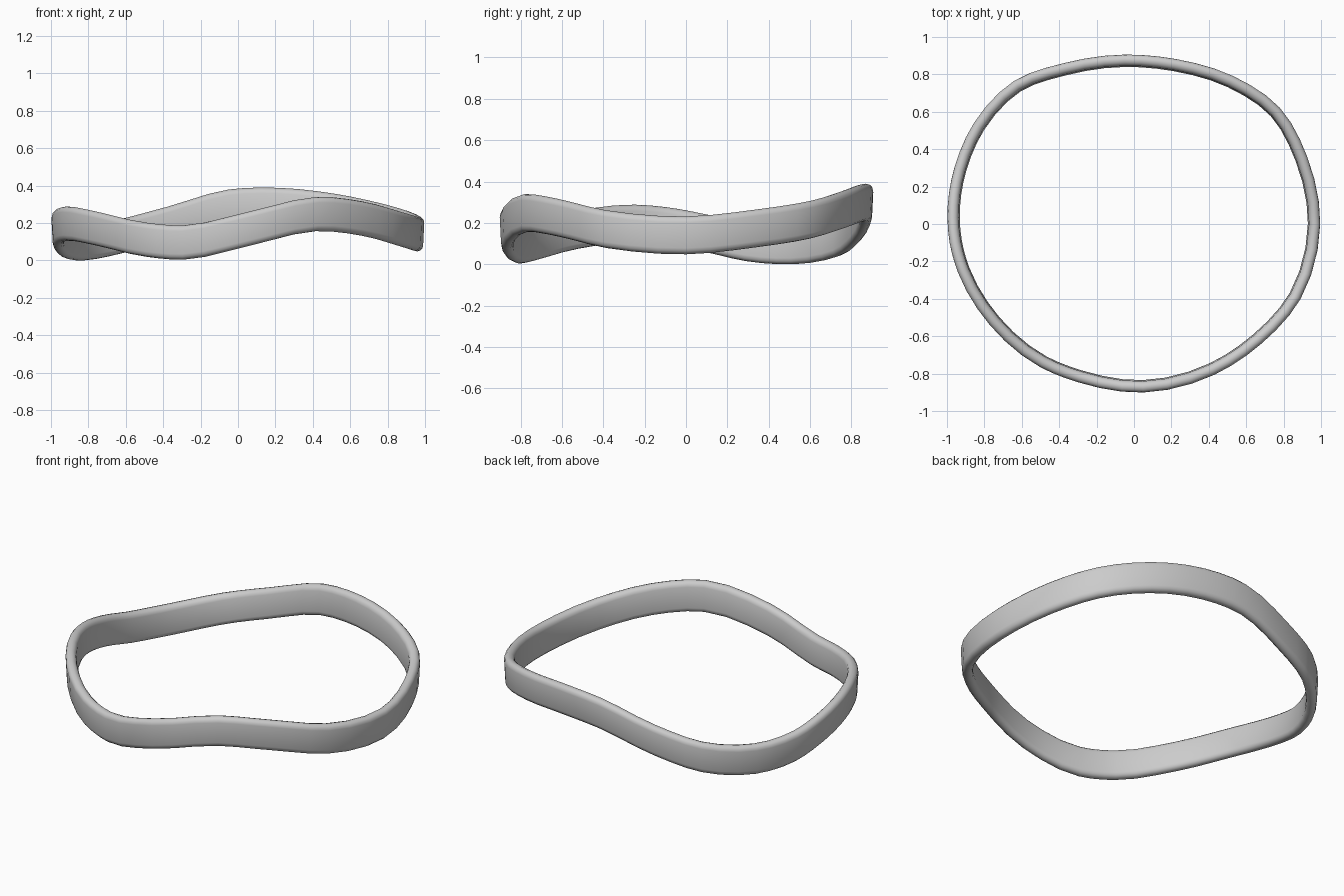
import bpy, bmesh, math
from mathutils import Vector

if "Cube" in bpy.data.objects:
    bpy.data.objects.remove(bpy.data.objects["Cube"])

# Outer outline of the band with its top height: x, y, z
OUTLINE = [Vector(p) for p in (
    (0.995, 0.0, 0.23), (0.925, 0.36, 0.265), (0.78, 0.62, 0.305), (0.53, 0.79, 0.355),
    (0.22, 0.882, 0.387), (-0.05, 0.905, 0.378), (-0.38, 0.858, 0.287), (-0.64, 0.765, 0.22),
    (-0.855, 0.54, 0.182), (-0.96, 0.3, 0.197), (-0.995, 0.1, 0.24), (-0.985, -0.1, 0.275),
    (-0.94, -0.26, 0.287), (-0.77, -0.54, 0.258), (-0.5, -0.765, 0.20), (-0.3, -0.845, 0.186),
    (0.05, -0.9, 0.257), (0.43, -0.805, 0.338), (0.68, -0.64, 0.315), (0.89, -0.40, 0.26))]
THICK, HEIGHT, STEPS, LEAN = 0.06, 0.183, 3, 0.05


def spline(points, steps):
    """Closed smooth path through the points."""
    n, out = len(points), []
    for i in range(n):
        a, b, c, d = (points[(i + k) % n] for k in (-1, 0, 1, 2))
        l0, l1, l2 = (b - a).length, (c - b).length, (d - c).length
        m1 = ((b - a) / l0 * l1 + (c - b) / l1 * l0) / (l0 + l1) * l1
        m2 = ((c - b) / l1 * l2 + (d - c) / l2 * l1) / (l1 + l2) * l1
        for s in range(steps):
            t = s / steps
            out.append(b * (2*t**3 - 3*t**2 + 1) + m1 * (t**3 - 2*t**2 + t)
                       + c * (3*t**2 - 2*t**3) + m2 * (t**3 - t**2))
    return out


# Rounded cross-section: outward offset, height offset
r = THICK / 2
section = []
for start, cz in ((0, HEIGHT - r), (math.pi, r)):
    for k in range(7):
        a = start + math.pi * k / 6
        section.append((r * math.cos(a) - r, cz + r * math.sin(a) - HEIGHT))

# Sweep the section around the path, kept upright
path = spline(OUTLINE, STEPS)
bm = bmesh.new()
rings = []
for i, p in enumerate(path):
    tan = path[(i + 1) % len(path)] - path[i - 1]
    out = Vector((tan.y, -tan.x, 0)).normalized()
    rings.append([bm.verts.new(p + out * (o + LEAN * (h + HEIGHT / 4)) + Vector((0, 0, h)))
                  for o, h in section])
for i, ring in enumerate(rings):
    nxt = rings[(i + 1) % len(rings)]
    for j in range(len(ring)):
        k = (j + 1) % len(ring)
        bm.faces.new((ring[j], nxt[j], nxt[k], ring[k]))
bmesh.ops.recalc_face_normals(bm, faces=bm.faces)

# Stand on the ground plane
low = min(v.co.z for v in bm.verts)
bmesh.ops.translate(bm, verts=bm.verts, vec=(0, 0, -low))

mesh = bpy.data.meshes.new("wavy_band")
bm.to_mesh(mesh)
bm.free()
mesh.shade_smooth()
band = bpy.data.objects.new("wavy_band", mesh)
bpy.context.collection.objects.link(band)
